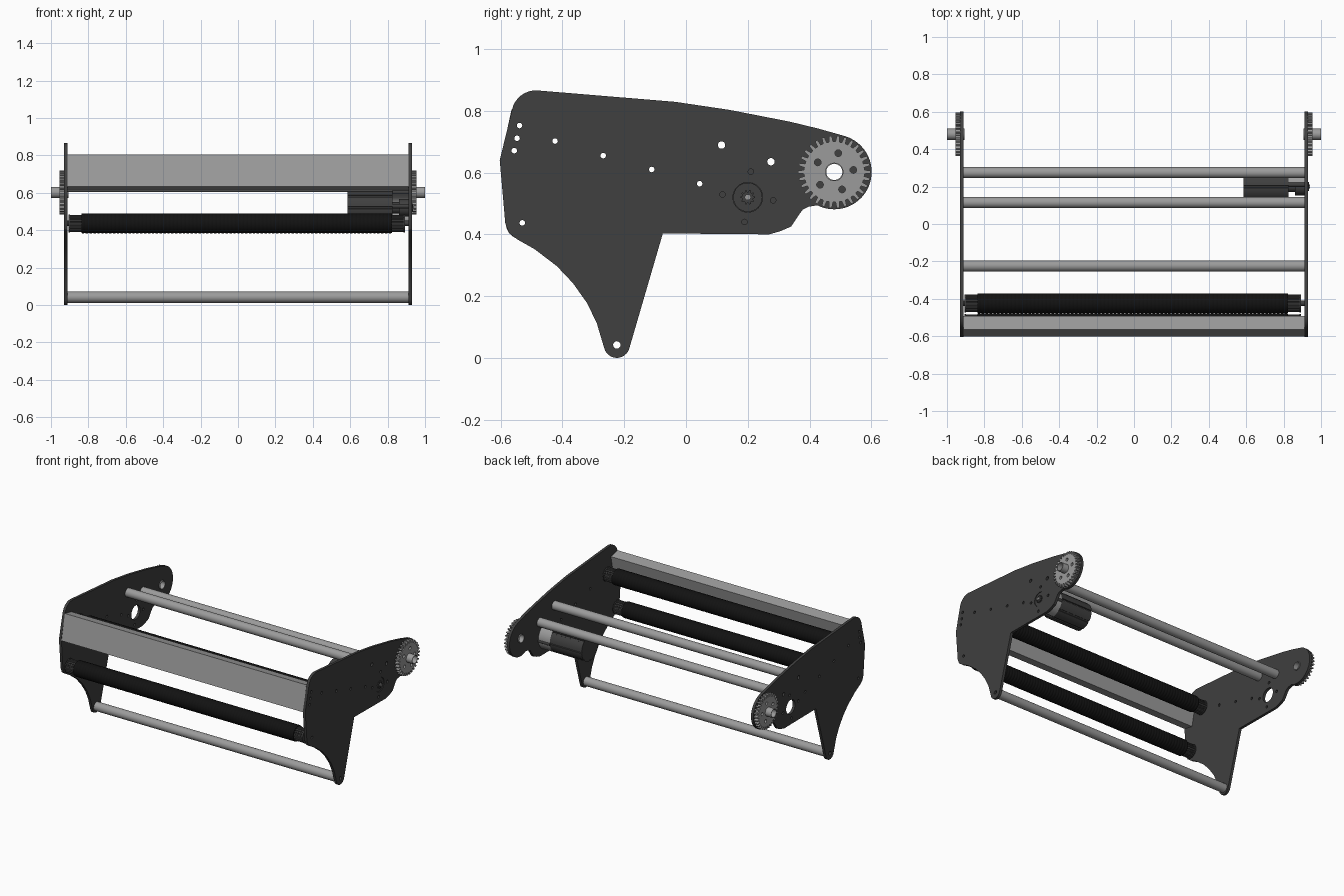
import bpy, bmesh
from math import sin, cos, pi, radians
from mathutils import Matrix

if "Cube" in bpy.data.objects:
    bpy.data.objects.remove(bpy.data.objects["Cube"])


def material(name, value):
    m = bpy.data.materials.new(name)
    m.use_nodes = True
    color = (value, value, value, 1)
    m.diffuse_color = color
    m.node_tree.nodes["Principled BSDF"].inputs["Base Color"].default_value = color
    return m


DARK = material("dark grey", 0.05)
SILVER = material("silver grey", 0.33)
BLACK = material("black rubber", 0.006)

# Axis positions as (y, z)
AXLE = (0.48, 0.602)
MOTOR = (0.20, 0.52)
UPPER, LOWER = (-0.424, 0.702), (-0.53, 0.437)
RODS = {"upper_rear_rod": (0.275, 0.635), "upper_middle_rod": (0.115, 0.689),
        "lower_rod": (-0.224, 0.042)}
SCREWS = [(0.21, 0.603), (0.118, 0.529), (0.282, 0.51), (0.189, 0.44)]


def arc(c, r, a0, a1, n):
    angles = [radians(a0 + (a1 - a0) * i / n) for i in range(n + 1)]
    return [(c[0] + r * cos(a), c[1] + r * sin(a)) for a in angles]


def circle(c, r, n=32):
    return arc(c, r, 0, 360, n)[:-1]


def gear(c, root, tip, teeth):
    pts = []
    for i in range(teeth):
        for step, r in ((-0.3, root), (-0.17, tip), (0.17, tip), (0.3, root)):
            a = 2 * pi * (i + step) / teeth
            pts.append((c[0] + r * cos(a), c[1] + r * sin(a)))
    return pts


def finish(name, mesh, mat):
    bm = bmesh.new()
    bm.from_mesh(mesh)
    bmesh.ops.remove_doubles(bm, verts=bm.verts, dist=0.00005)
    bmesh.ops.recalc_face_normals(bm, faces=bm.faces)
    bm.to_mesh(mesh)
    bm.free()
    mesh.materials.clear()
    mesh.materials.append(mat)
    mesh.polygons.foreach_set("use_smooth", [True] * len(mesh.polygons))
    mesh.set_sharp_from_angle(angle=radians(30))
    ob = bpy.data.objects.new(name, mesh)
    bpy.context.collection.objects.link(ob)
    return ob


def prism(name, loops, x0, x1, mat):
    """Extrude (y, z) loops along x; inner loops become holes."""
    cu = bpy.data.curves.new(name, "CURVE")
    cu.dimensions = "2D"
    cu.fill_mode = "BOTH"
    cu.extrude = abs(x1 - x0) / 2
    for loop in loops:
        sp = cu.splines.new("POLY")
        sp.points.add(len(loop) - 1)
        for p, (y, z) in zip(sp.points, loop):
            p.co = (y, z, 0, 1)
        sp.use_cyclic_u = True
    tmp = bpy.data.objects.new(name + "_curve", cu)
    bpy.context.collection.objects.link(tmp)
    bpy.context.view_layer.update()
    dg = bpy.context.evaluated_depsgraph_get()
    mesh = bpy.data.meshes.new_from_object(tmp.evaluated_get(dg))
    bpy.data.objects.remove(tmp)
    bpy.data.curves.remove(cu)
    mesh.transform(Matrix(((0, 0, 1, (x0 + x1) / 2), (1, 0, 0, 0),
                           (0, 1, 0, 0), (0, 0, 0, 1))))
    mesh.name = name
    return finish(name, mesh, mat)


def lathe(name, profile, c, mat, n=32):
    """Revolve a closed (x, radius) profile around an x-parallel axis."""
    bm = bmesh.new()
    vs = [bm.verts.new((x, c[0], c[1] + r)) for x, r in profile]
    es = [bm.edges.new((vs[i - 1], vs[i])) for i in range(len(vs))]
    bmesh.ops.spin(bm, geom=vs + es, cent=(0, c[0], c[1]), axis=(1, 0, 0),
                   angle=2 * pi, steps=n, use_merge=True)
    mesh = bpy.data.meshes.new(name)
    bm.to_mesh(mesh)
    bm.free()
    return finish(name, mesh, mat)


# Side plates
outline = arc((-0.224, 0.042), 0.042, 194, 344, 12)
outline += [(-0.075, 0.403), (0.27, 0.40), (0.305, 0.41), (0.34, 0.425),
            (0.367, 0.465), (0.378, 0.48), (0.395, 0.489)]
outline += arc(AXLE, 0.121, 243, 432, 28)
outline += [(0.43, 0.742), (0.335, 0.765), (0.14, 0.803), (-0.035, 0.829)]
outline += arc((-0.486, 0.787), 0.079, 86, 168, 8)
outline += [(-0.603, 0.64), (-0.585, 0.435), (-0.572, 0.403), (-0.545, 0.383),
            (-0.49, 0.352), (-0.418, 0.297), (-0.366, 0.242), (-0.32, 0.177),
            (-0.289, 0.113)]
small = [(-0.539, 0.752), (-0.547, 0.711), (-0.556, 0.671), UPPER, LOWER,
         (-0.268, 0.655), (-0.111, 0.61), (0.044, 0.564)] + SCREWS
holes = [circle(p, 0.009, 16) for p in small]
holes += [circle(p, 0.012, 16) for p in RODS.values()]
holes += [circle(MOTOR, 0.048), circle(AXLE, 0.029)]

for side, s in (("left", 1), ("right", -1)):
    prism(side + "_side_plate", [outline] + holes, s * 0.912, s * 0.93, DARK)
    # Large gear with lightening holes, and its hollow axle
    ring = [circle(p, 0.011, 16) for p in arc(AXLE, 0.062, 78, 366, 4)]
    prism(side + "_gear", [gear(AXLE, 0.098, 0.117, 30), circle(AXLE, 0.029)] + ring,
          s * 0.93, s * 0.955, SILVER)
    prism(side + "_axle_tube", [circle(AXLE, 0.03), circle(AXLE, 0.026)],
          s * 0.905, s * 1.0, SILVER)

# Hollow cross rods
for name, c in RODS.items():
    prism(name, [circle(c, 0.03), circle(c, 0.012)], -0.912, 0.912, SILVER)


# Tilted front box beam
def tilted_box(h, w):
    t = radians(12.1)
    return [(-0.547 + a * sin(t) + b * cos(t), 0.711 + a * cos(t) - b * sin(t))
            for a, b in ((-h, -w), (-h, w), (h, w), (h, -w))]


prism("front_beam", [tilted_box(0.088, 0.037), tilted_box(0.081, 0.03)],
      -0.912, 0.912, SILVER)

# Ribbed rollers with toothed end pulleys
X0, X1, RIBS = -0.838, 0.824, 80
for name, c in (("upper_roller", UPPER), ("lower_roller", LOWER)):
    profile = [(X0, 0.009)]
    step = (X1 - X0) / RIBS
    for i in range(RIBS):
        for f, r in ((0, 0.0515), (0.2, 0.0535), (0.7, 0.0535), (0.9, 0.0515)):
            profile.append((X0 + (i + f) * step, r))
    profile += [(X1, 0.0515), (X1, 0.009)]
    lathe(name, profile, c, BLACK)
    for end, a, b, flange in (("right", X0, -0.898, -0.905), ("left", X1, 0.885, 0.892)):
        prism(name + "_" + end + "_pulley", [gear(c, 0.041, 0.046, 20), circle(c, 0.009, 16)],
              a, b, DARK)
        prism(name + "_" + end + "_flange", [circle(c, 0.048), circle(c, 0.009, 16)],
              b, flange, DARK)
        prism(name + "_" + end + "_stub", [circle(c, 0.014, 16), circle(c, 0.009, 16)],
              flange, 0.912 if flange > 0 else -0.912, DARK)

# Motor with a shallow grooved body
body = []
for k in range(8):
    body += arc(MOTOR, 0.09, k * 45 + 4, k * 45 + 41, 5)
    body += arc(MOTOR, 0.084, k * 45 + 42, k * 45 + 48, 1)
prism("motor_body", [body], 0.585, 0.825, DARK)
prism("motor_mount", [arc(MOTOR, 0.09, -85, 88, 16) + arc(MOTOR, 0.07, 88, -85, 16)],
      0.825, 0.912, SILVER)
for i, p in enumerate(SCREWS):
    prism("motor_standoff_%d" % (i + 1), [circle(p, 0.012, 16)], 0.825, 0.915, DARK)

# Motor drive train
prism("motor_neck", [circle(MOTOR, 0.03)], 0.825, 0.86, DARK)
prism("motor_boss", [circle(MOTOR, 0.047)], 0.86, 0.926, DARK)
prism("motor_pinion", [gear(MOTOR, 0.018, 0.024, 10)], 0.926, 0.935, DARK)
prism("motor_shaft", [circle(MOTOR, 0.011, 6)], 0.926, 0.942, SILVER)
